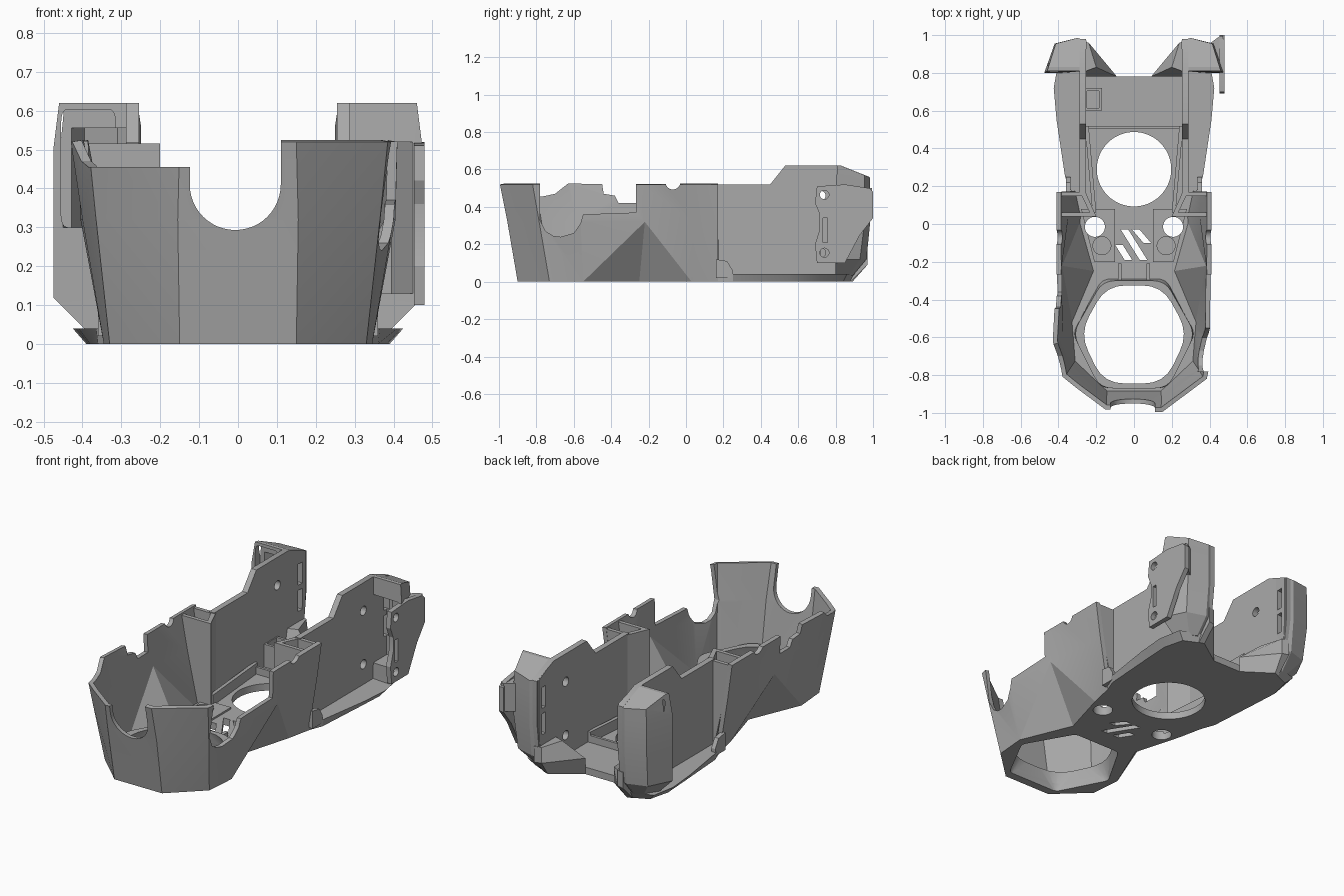
import bpy, bmesh, math
from mathutils import Vector

cube = bpy.data.objects.get("Cube")
if cube:
    bpy.data.objects.remove(cube, do_unlink=True)

grey = bpy.data.materials.new("plain grey")
grey.use_nodes = True
grey.diffuse_color = (0.4, 0.4, 0.4, 1)
grey.node_tree.nodes["Principled BSDF"].inputs["Base Color"].default_value = (0.4, 0.4, 0.4, 1)


def finish(name, bm):
    mesh = bpy.data.meshes.new(name)
    bm.to_mesh(mesh)
    bm.free()
    ob = bpy.data.objects.new(name, mesh)
    bpy.context.collection.objects.link(ob)
    mesh.materials.append(grey)
    return ob


def loft(name, rings):
    """Closed solid through rings of 3D points."""
    bm = bmesh.new()
    rows = [[bm.verts.new(p) for p in r] for r in rings]
    n = len(rows[0])
    for lo, hi in zip(rows, rows[1:]):
        for i in range(n):
            j = (i + 1) % n
            bm.faces.new((lo[i], lo[j], hi[j], hi[i]))
    bm.faces.new(rows[0][::-1])
    bm.faces.new(rows[-1])
    bmesh.ops.recalc_face_normals(bm, faces=bm.faces)
    return finish(name, bm)


def stack(name, *levels):
    """Loft flat outlines, each given as (outline, height)."""
    return loft(name, [[(p[0], p[1], z) for p in o] for o, z in levels])


def prism(name, pts, a, b, axis="z"):
    """Extrude a 2D outline between a and b along an axis."""
    place = {"z": lambda p, h: (p[0], p[1], h),
             "y": lambda p, h: (p[0], h, p[1]),
             "x": lambda p, h: (h, p[0], p[1])}[axis]
    return loft(name, [[place(p, h) for p in pts] for h in sorted((a, b))])


def box(name, x0, x1, y0, y1, z0, z1):
    return prism(name, [(x0, y0), (x1, y0), (x1, y1), (x0, y1)], z0, z1)


def disc(u, v, r, n=40, start=0, sweep=360):
    steps = n if sweep == 360 else n + 1
    return [(u + r * math.cos(math.radians(start + sweep * i / n)),
             v + r * math.sin(math.radians(start + sweep * i / n))) for i in range(steps)]


def cut(ob, *cutters):
    for c in cutters:
        mod = ob.modifiers.new("cut", "BOOLEAN")
        mod.operation, mod.solver, mod.object = "DIFFERENCE", "EXACT", c
        apply(ob)
        bpy.data.objects.remove(c, do_unlink=True)


def apply(ob):
    bpy.context.view_layer.objects.active = ob
    for m in list(ob.modifiers):
        bpy.ops.object.modifier_apply(modifier=m.name)


def both(half):
    """Mirror a half outline, listed from front centre to back."""
    return [(-x, y) for x, y in half[::-1]] + half


def flip(pts, s):
    return [(s * p[0], p[1]) for p in pts]


def rounded(pts, t=0.25):
    out = []
    for i, p in enumerate(pts):
        p = Vector(p)
        a = p.lerp(Vector(pts[i - 1]), t)
        b = p.lerp(Vector(pts[(i + 1) % len(pts)]), t)
        out += [a.lerp(p, k).lerp(p.lerp(b, k), k) for k in (0, 0.25, 0.5, 0.75, 1)]
    return out


# Faceted front shell: bottom, waist and top outlines
bottom = [(0.15, -0.9), (0.33, -0.73), (0.345, -0.55), (0.22, -0.25), (0.3, 0.03), (0.33, 0.17)]
waist = [(0.155, -0.955), (0.365, -0.785), (0.4, -0.59), (0.405, -0.22), (0.372, 0.04), (0.382, 0.17)]
top = [(0.15, -0.995), (0.385, -0.82), (0.43, -0.62), (0.41, -0.24), (0.41, 0.05), (0.41, 0.17)]
bm = bmesh.new()
rows = [[bm.verts.new((x, y, z)) for x, y in both(h)]
        for h, z in ((bottom, 0), (waist, 0.32), (top, 0.52))]
for lo, hi in zip(rows, rows[1:]):
    for i in range(len(lo) - 1):
        a, b, c, d = lo[i], lo[i + 1], hi[i + 1], hi[i]
        rising = i in (1, 3, 6, 8)
        for t in ((a, b, c), (a, c, d)) if rising else ((a, b, d), (b, c, d)):
            bm.faces.new(t)
shell = finish("front_shell", bm)
solid = shell.modifiers.new("wall", "SOLIDIFY")
solid.thickness, solid.offset = 0.025, -1
apply(shell)
u_notch = [(0.11, 0.7)] + disc(-0.007, 0.41, 0.117, 24, 0, -180) + [(-0.124, 0.7)]
# Both rim cutters end in the small round notch
rim_end = [(-0.267, 0.533)] + disc(-0.07, 0.533, 0.04, 16, 180, 180) + [(-0.03, 0.7)]
right_edge = [(-1.1, 0.7), (-1.1, 0.455), (-0.77, 0.455), (-0.7, 0.47), (-0.62, 0.533), (-0.45, 0.533),
              (-0.44, 0.47), (-0.38, 0.46), (-0.36, 0.42), (-0.267, 0.42)] + rim_end
left_edge = [(-0.78, 0.7), (-0.78, 0.33), (-0.75, 0.27), (-0.71, 0.245), (-0.67, 0.24), (-0.6, 0.26),
             (-0.565, 0.31), (-0.55, 0.36), (-0.267, 0.37)] + rim_end
cut(shell,
    prism("cutter", right_edge, -0.6, -0.121, "x"),
    prism("cutter", left_edge, 0.2, 0.6, "x"),
    prism("cutter", u_notch, -1.2, -0.7, "y"))

# Floor plate with its openings
tail = [(0.36, 0.25), (0.38, 0.55), (0.39, 0.72), (0.36, 0.84), (0.25, 0.89), (0.09, 0.78)]
tail_top = [(0.365, 0.25), (0.41, 0.55), (0.425, 0.72), (0.4, 0.86), (0.25, 0.91), (0.09, 0.78)]
floor = stack("floor", (both(bottom + tail), 0), (both(bottom + tail_top), 0.04))


def hexagon_cutter():
    """Six-sided below, narrowing to a rounder opening above."""
    wide = rounded(both([(0.163, -0.852), (0.305, -0.58), (0.15, -0.31)]), 0.08)
    narrow = rounded(both([(0.16, -0.845), (0.288, -0.58), (0.148, -0.325)]), 0.36)
    return stack("cutter", (wide, -0.02), (wide, 0.01), (narrow, 0.1), (narrow, 0.2))


lip = stack("opening_lip",
            (rounded(both([(0.172, -0.868), (0.325, -0.58), (0.17, -0.285)]), 0.1), 0.005),
            (rounded(both([(0.18, -0.87), (0.325, -0.58), (0.165, -0.3)]), 0.2), 0.1))
for ob in (lip, floor):
    cut(ob, hexagon_cutter())
cut(floor, prism("cutter", disc(0, 0.29, 0.197, 64), -0.1, 0.2))
slots = [[(-0.01, -0.03), (0.03, -0.03), (0.09, -0.1), (0.05, -0.1)],
         [(-0.07, -0.03), (-0.03, -0.03), (0.07, -0.19), (0.03, -0.19)],
         [(-0.1, -0.11), (-0.06, -0.11), (-0.01, -0.19), (-0.05, -0.19)]]
cut(floor, *[prism("cutter", s, -0.1, 0.2) for s in slots])

for s, side in ((1, "left"), (-1, "right")):
    # Mounting pad with a round hole and a boss
    pad = prism(side + "_pad", flip([(0.1, -0.2), (0.21, -0.2), (0.28, 0.08), (0.1, 0.08)], s), 0.03, 0.05)
    for ob in (floor, pad):
        cut(ob, prism("cutter", disc(s * 0.207, -0.015, 0.053), -0.1, 0.2))
    prism(side + "_boss", disc(s * 0.17, -0.115, 0.05), 0.03, 0.06)
    box(side + "_floor_rib", *sorted((s * 0.065, s * 0.085)), -0.3, -0.21, 0.03, 0.07)
    prism(side + "_rail", flip([(0.2, 0.06), (0.22, 0.06), (0.26, 0.52), (0.24, 0.52)], s), 0.03, 0.1)

    # Tall side wall with screw holes and rear slots
    profile = [(0.15, 0.02), (0.15, 0.52), (0.45, 0.52), (0.53, 0.62), (0.83, 0.62), (0.98, 0.56),
               (0.98, 0.32), (0.96, 0.15), (0.88, 0.02)]
    wall = prism(side + "_side_wall", profile, s * 0.255, s * 0.288, "x")
    holes = [prism("cutter", disc(0.72, z, 0.026), -0.6, 0.6, "x")
             for z in ((0.46, 0.155) if s > 0 else (0.46,))]
    holes += [box("cutter", -0.6, 0.6, 0.905, 0.95, z, z + 0.12) for z in (0.24, 0.39)]
    cut(wall, *holes)

    # Open cell joining the shell to the side wall
    prism(side + "_cell_inner_wall", flip([(0.2, 0.04), (0.225, 0.04), (0.286, 0.17), (0.257, 0.17)], s),
          0.02, 0.515)
    for y, inner in ((0.04, 0.21), (0.147, 0.265)):
        prism(side + "_cell_wall", flip([(inner, 0.02), (0.293, 0.02), (0.36, 0.32), (0.395, 0.515),
                                         (inner, 0.515)], s), y, y + 0.022, "y")
    prism(side + "_gusset", [(0.16, 0.02), (0.25, 0.02), (0.25, 0.06), (0.22, 0.11), (0.16, 0.12)],
          s * 0.335, s * 0.36, "x")

    # Rear ear: faceted column hollowed from the front
    base = [(0.26, 0.81), (0.27, 0.88), (0.3, 0.89), (0.34, 0.87), (0.385, 0.8)]
    low = [(0.26, 0.81), (0.255, 0.95), (0.3, 0.965), (0.41, 0.93), (0.475, 0.8)]
    full = [(0.26, 0.81), (0.25, 0.97), (0.3, 0.985), (0.42, 0.955), (0.475, 0.8)]
    crown = [(0.26, 0.81), (0.25, 0.97), (0.3, 0.985), (0.41, 0.955), (0.46, 0.81)]
    ear = stack(side + "_rear_ear", *[(flip(o, s), z) for o, z in
                                      ((base, 0.03), (low, 0.12), (full, 0.32), (full, 0.5), (crown, 0.62))])
    hollow = [(0.288, 0.7), (0.288, 0.93), (0.31, 0.95), (0.395, 0.925), (0.45, 0.8), (0.45, 0.7)]
    mouth = rounded([(0.315, 0.3), (0.455, 0.3), (0.455, 0.603), (0.315, 0.603)], 0.12)
    hollow_span = (0.13, 0.52) if s > 0 else (0.3, 0.555)
    cut(ear, prism("cutter", [(0.83, 0.62), (1.2, 0.47), (1.2, 0.8), (0.83, 0.8)], -0.6, 0.6, "x"),
        prism("cutter", flip(hollow, s), *hollow_span),
        *[box("cutter", *sorted((s * 0.2, s * 0.3)), 0.905, 0.94, z, z + 0.12) for z in (0.24, 0.39)])
    if s < 0:
        cut(ear, prism("cutter", flip(mouth, s), 0.7, 0.85, "y"))

    # Sloped rear lobe beside the tail notch
    lobe_low = [(0.09, 0.78), (0.25, 0.89), (0.28, 0.88), (0.28, 0.78)]
    lobe_mid = [(0.09, 0.78), (0.24, 0.96), (0.28, 0.97), (0.28, 0.78)]
    lobe_top = [(0.2, 0.83), (0.24, 0.96), (0.28, 0.97), (0.28, 0.8)]
    stack(side + "_rear_lobe", *[(flip(o, s), z) for o, z in
                                 ((lobe_low, 0.0), (lobe_mid, 0.09), (lobe_top, 0.18))])

# Perforated plate on the left ear, with its rear web
plate = prism("left_mount_plate", [(0.7, 0.1), (0.69, 0.2), (0.715, 0.28), (0.715, 0.36), (0.69, 0.42),
                                   (0.7, 0.51), (0.85, 0.52), (0.98, 0.5), (1.0, 0.48), (1.0, 0.34),
                                   (0.93, 0.25), (0.85, 0.1)], 0.452, 0.48, "x")
cut(plate, *[prism("cutter", disc(0.74, z, 0.024), 0.4, 0.6, "x") for z in (0.465, 0.155)],
    box("cutter", 0.4, 0.6, 0.732, 0.756, 0.21, 0.34))
prism("plate_web", [(0.4, 0.955), (0.455, 0.995), (0.47, 0.995), (0.47, 0.84), (0.45, 0.86)], 0.34, 0.5)

# Small interior parts
box("cross_rib", -0.26, 0.26, 0.505, 0.52, 0.03, 0.08)
bracket = box("floor_bracket", -0.27, -0.17, 0.6, 0.72, 0.03, 0.17)
cut(bracket, box("cutter", -0.25, -0.185, 0.615, 0.705, 0.06, 0.3))

# Soften shallow facets, keep real edges crisp
for ob in bpy.context.collection.objects:
    ob.select_set(ob.type == "MESH")
bpy.ops.object.shade_smooth_by_angle(angle=math.radians(22))
